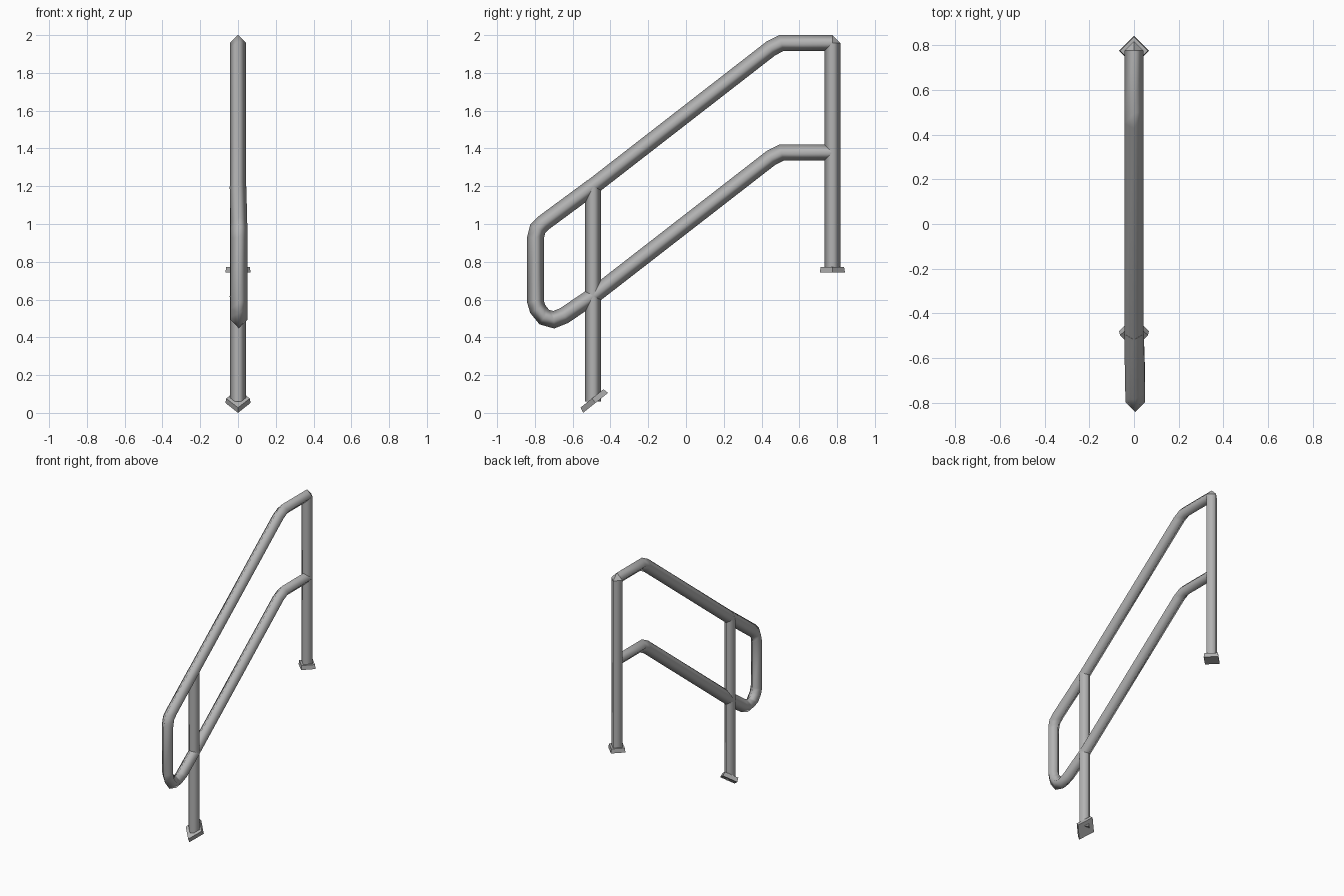
import bpy, bmesh, math
from mathutils import Vector, Matrix

cube = bpy.data.objects.get("Cube")
if cube:
    bpy.data.objects.remove(cube, do_unlink=True)

RADIUS = 0.043
FRONT_Y, BACK_Y = -0.492, 0.775
TOP_Z, MID_Z, DROP = 1.958, 1.378, 0.759

steel = bpy.data.materials.new("grey steel")
steel.use_nodes = True
grey = (0.45, 0.45, 0.45, 1)
steel.diffuse_color = grey
steel.node_tree.nodes["Principled BSDF"].inputs["Base Color"].default_value = grey


def finish(name, bm, smooth):
    bmesh.ops.recalc_face_normals(bm, faces=bm.faces)
    for f in bm.faces:
        f.smooth = smooth and len(f.verts) == 4 and f.select
    mesh = bpy.data.meshes.new(name)
    bm.to_mesh(mesh)
    bm.free()
    mesh.materials.append(steel)
    obj = bpy.data.objects.new(name, mesh)
    bpy.context.collection.objects.link(obj)
    return obj


def tube(name, path, radius=RADIUS):
    """Sweep a diamond section along a path lying in the side plane."""
    pts = [Vector(p) for p in path]
    bm = bmesh.new()
    rings = []
    for i, p in enumerate(pts):
        before = (p - pts[max(i - 1, 0)]).normalized()
        after = (pts[min(i + 1, len(pts) - 1)] - p).normalized()
        along = (before + after).normalized()
        across = along.cross(Vector((1, 0, 0))).normalized()
        stretch = 1 / along.dot(after if after.length else before)
        side = Vector((radius, 0, 0))
        up = across * radius * stretch
        rings.append([bm.verts.new(p + d) for d in (side, up, -side, -up)])
    for a, b in zip(rings, rings[1:]):
        for k in range(4):
            n = (k + 1) % 4
            f = bm.faces.new((a[k], a[n], b[n], b[k]))
            f.select = True
    for end in (rings[0], rings[-1]):
        bm.faces.new(end)
    return finish(name, bm, True)


def foot(name, centre, tilt, stretch):
    """Diamond base plate with slightly tapered sides."""
    bm = bmesh.new()
    bmesh.ops.create_cone(bm, cap_ends=True, segments=4,
                          radius1=0.067, radius2=0.062, depth=0.03)
    place = (Matrix.Translation(centre) @ Matrix.Rotation(tilt, 4, 'X')
             @ Matrix.Diagonal((1, stretch, 1, 1))
             @ Matrix.Translation((0, 0, 0.015)))
    bmesh.ops.transform(bm, matrix=place, verts=bm.verts)
    return finish(name, bm, False)


# Sloping rails, each levelling out towards the back post
for name, z in (("top_rail", TOP_Z), ("middle_rail", MID_Z)):
    tube(name, [(0, FRONT_Y, z - DROP), (0, 0.45, z - 0.028),
                (0, 0.505, z), (0, BACK_Y, z)])

# Rounded loop joining both rails at the front
loop = [(-0.755, 1.005), (-0.785, 0.975), (-0.797, 0.925), (-0.797, 0.59),
        (-0.785, 0.55), (-0.75, 0.507), (-0.7, 0.493), (-0.645, 0.515)]
tube("front_loop", [(0, FRONT_Y, TOP_Z - DROP)]
     + [(0.005, y, z) for y, z in loop]
     + [(0, FRONT_Y, MID_Z - DROP)], 0.044)

# Upright posts
tube("front_post", [(0, FRONT_Y, 0.06), (0, FRONT_Y, TOP_Z - DROP)])
tube("back_post", [(0, BACK_Y, 0.76), (0, BACK_Y, TOP_Z)])

# Chamfered corner closing the gap between top rail and back post
bm = bmesh.new()
for d in ((1, 0, 0), (-1, 0, 0), (0, 1, 0), (0, 0, 1), (0, -1, 0), (0, 0, -1)):
    bm.verts.new(Vector((0, BACK_Y, TOP_Z)) + Vector(d) * RADIUS)
bmesh.ops.convex_hull(bm, input=bm.verts)
finish("top_corner", bm, False)

# Base plates, the front one lying along the slope
foot("back_foot", (0, BACK_Y, 0.743), 0, 1)
foot("front_foot", (0, -0.479, 0.053), math.radians(38.7), 1.26)
